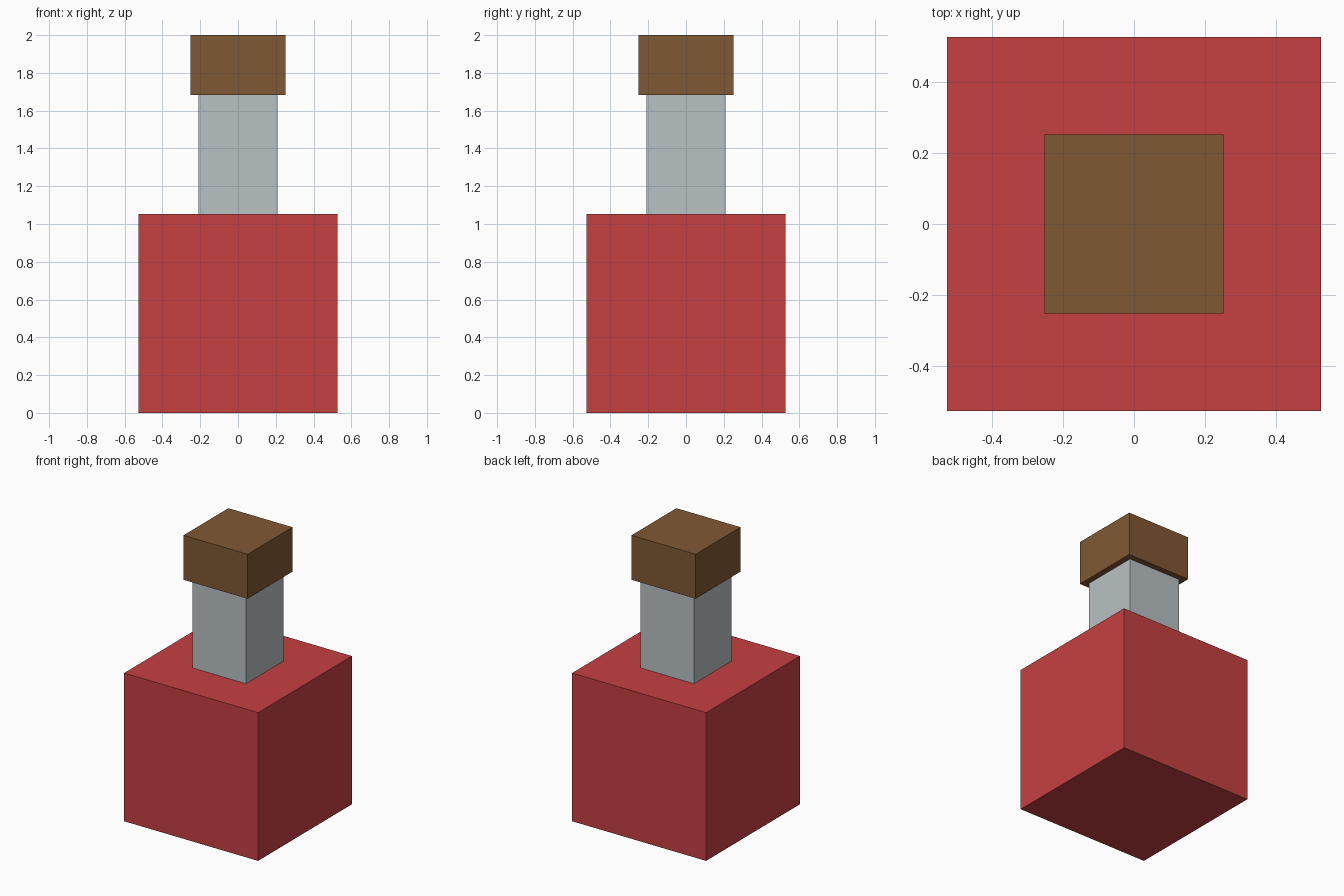
import bpy
import bmesh

cube = bpy.data.objects.get("Cube")
if cube:
    bpy.data.objects.remove(cube, do_unlink=True)


def linear(c):
    c /= 255
    return c / 12.92 if c <= 0.04045 else ((c + 0.055) / 1.055) ** 2.4


def material(name, rgb):
    color = [linear(c) for c in rgb] + [1.0]
    mat = bpy.data.materials.new(name)
    mat.use_nodes = True
    mat.diffuse_color = color
    mat.node_tree.nodes["Principled BSDF"].inputs["Base Color"].default_value = color
    return mat


def block(name, width, bottom, top, mat):
    """Square block centred on the z axis."""
    bm = bmesh.new()
    bmesh.ops.create_cube(bm, size=1)
    bmesh.ops.scale(bm, vec=(width, width, top - bottom), verts=bm.verts)
    mesh = bpy.data.meshes.new(name)
    bm.to_mesh(mesh)
    bm.free()
    mesh.materials.append(mat)
    obj = bpy.data.objects.new(name, mesh)
    obj.location.z = (bottom + top) / 2
    bpy.context.collection.objects.link(obj)
    return obj


# Bottle stacked from three blocks: liquid-filled body, glass neck, cork
block("bottle_body", 1.053, 0.0, 1.053, material("red liquid", (198, 64, 65)))
block("bottle_neck", 0.42, 1.053, 1.684, material("pale grey glass", (184, 193, 196)))
block("cork_stopper", 0.504, 1.684, 2.0, material("brown cork", (128, 88, 52)))
